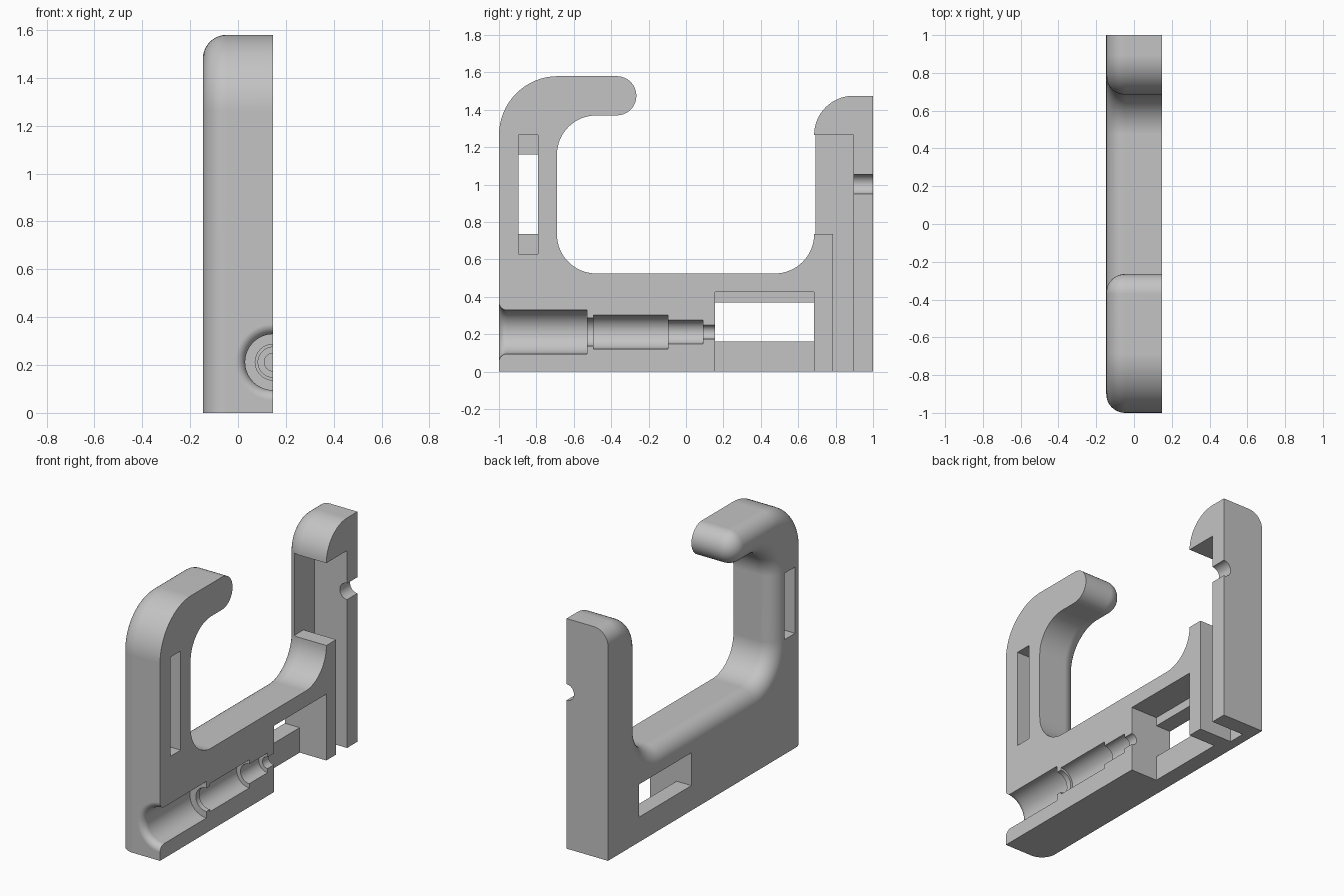
import bpy
import bmesh
from math import sin, cos, pi, radians

if "Cube" in bpy.data.objects:
    bpy.data.objects.remove(bpy.data.objects["Cube"], do_unlink=True)

HALF = 0.147      # half thickness along x
ROUND = 0.1       # radius of the rounded outer edge

grey = bpy.data.materials.new("plain grey")
grey.use_nodes = True
grey.diffuse_color = (0.55, 0.55, 0.55, 1)
grey.node_tree.nodes["Principled BSDF"].inputs["Base Color"].default_value = (0.55, 0.55, 0.55, 1)


def loft(name, rings, closed=False):
    """Skin a list of equal-length rings; cap the ends unless closed."""
    bm = bmesh.new()
    loops = [[bm.verts.new(p) for p in ring] for ring in rings]
    n = len(loops[0])
    for a, b in zip(loops, loops[1:]):
        for i in range(n):
            j = (i + 1) % n
            bm.faces.new((a[i], a[j], b[j], b[i]))
    bm.faces.new(loops[0])
    bm.faces.new(loops[-1])
    bmesh.ops.recalc_face_normals(bm, faces=bm.faces)
    mesh = bpy.data.meshes.new(name)
    bm.to_mesh(mesh)
    bm.free()
    mesh.materials.append(grey)
    obj = bpy.data.objects.new(name, mesh)
    bpy.context.collection.objects.link(obj)
    return obj


def prism(name, pts, x0, x1=1):
    return loft(name, [[(x, y, z) for y, z in pts] for x in (x0, x1)])


def rect(y0, y1, z0, z1):
    return [(y0, z0), (y1, z0), (y1, z1), (y0, z1)]


def lathe(name, z, profile, sides=64):
    """Revolve (y, radius) steps around a y axis lying on the split face."""
    turn = [2 * pi * i / sides for i in range(sides)]
    return loft(name, [[(HALF + r * cos(t), y, z + r * sin(t)) for t in turn]
                       for y, r in profile])


def arc(cy, cz, r, start, end, steps=16):
    return [(cy + r * cos(radians(start + (end - start) * i / steps)),
             cz + r * sin(radians(start + (end - start) * i / steps)))
            for i in range(steps + 1)]


def outline(d):
    """Side profile of the hook, shrunk inward by d (not at base and back)."""
    return ([(-1 + d, 0), (1, 0), (1, 1.475 - d)]
            + arc(0.895, 1.265, 0.21 - d, 90, 180)        # rear post top
            + arc(0.475, 0.735, 0.21 + d, 0, -90)         # rear inner corner
            + arc(-0.48, 0.735, 0.21 + d, 270, 180)       # front inner corner
            + arc(-0.48, 1.16, 0.21 + d, 180, 90)         # under the hook
            + arc(-0.37, 1.475, 0.105 - d, -90, 90)       # hook tip
            + arc(-0.685, 1.265, 0.315 - d, 90, 180))     # front shoulder


# Body with one rounded side
layers = [(HALF, 0)]
for k in range(11):
    a = pi / 2 * k / 10
    layers.append((-HALF + ROUND * (1 - sin(a)), ROUND * (1 - cos(a))))
body = loft("hook_body", [[(x, y, z) for y, z in outline(d)] for x, d in layers])

# Stepped bore with a flared mouth
flare = [(-1 + 0.042 * sin(pi / 2 * i / 8), 0.117 + 0.042 * (1 - cos(pi / 2 * (1 - i / 8))))
         for i in range(9)]
flare = [(-1 + 0.042 * (1 - cos(pi / 2 * i / 8)), 0.159 - 0.042 * sin(pi / 2 * i / 8))
         for i in range(9)]
bore = [(-1.1, 0.159)] + flare
for y0, y1, r in ((-0.9, -0.53, 0.117), (-0.53, -0.495, 0.075), (-0.495, -0.095, 0.09),
                  (-0.095, 0.09, 0.063), (0.09, 0.2, 0.037)):
    bore += [(y0, r), (y1, r)]

cutters = [
    prism("slot_recess", rect(-0.895, -0.79, 0.63, 1.265), -0.042),
    prism("slot_opening", rect(-0.895, -0.79, 0.735, 1.16), -1),
    prism("lower_pocket", rect(0.155, 0.685, -0.1, 0.425), -0.042),
    prism("lower_window", rect(0.155, 0.685, 0.16, 0.37), -1),
    prism("rear_channel", [(0.785, -0.1), (0.895, -0.1), (0.895, 1.265),
                           (0.5, 1.265), (0.5, 0.737), (0.785, 0.737)], -0.085),
    lathe("bolt_bore", 0.212, bore),
    lathe("rear_hole", 1.003, [(0.85, 0.052), (1.1, 0.052)]),
]

# Cut everything out of the body
bpy.ops.object.select_all(action="DESELECT")
bpy.context.view_layer.objects.active = body
body.select_set(True)
for cutter in cutters:
    mod = body.modifiers.new(cutter.name, "BOOLEAN")
    mod.operation = "DIFFERENCE"
    mod.solver = "EXACT"
    mod.object = cutter
    bpy.ops.object.modifier_apply(modifier=mod.name)
    bpy.data.objects.remove(cutter, do_unlink=True)

# Smooth rounds, crisp corners
bpy.ops.object.shade_smooth_by_angle(angle=radians(30))
weighted = body.modifiers.new("even_shading", "WEIGHTED_NORMAL")
weighted.keep_sharp = True
